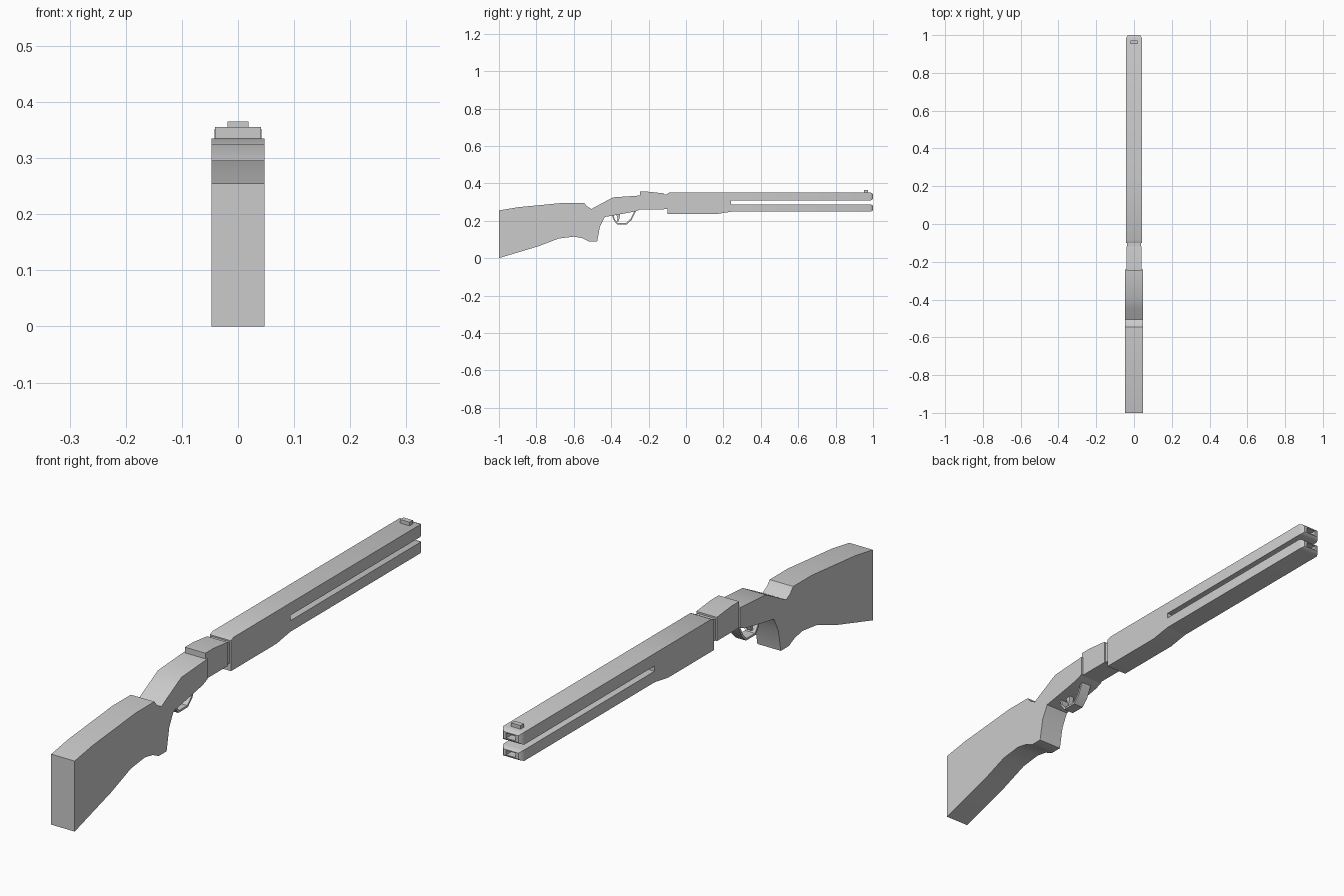
import bpy, bmesh, math

if "Cube" in bpy.data.objects:
    bpy.data.objects.remove(bpy.data.objects["Cube"])


def finish(name, bm, smooth=True):
    bmesh.ops.recalc_face_normals(bm, faces=bm.faces)
    me = bpy.data.meshes.new(name)
    bm.to_mesh(me)
    bm.free()
    ob = bpy.data.objects.new(name, me)
    bpy.context.collection.objects.link(ob)
    if smooth:
        bpy.ops.object.select_all(action='DESELECT')
        ob.select_set(True)
        bpy.context.view_layer.objects.active = ob
        bpy.ops.object.shade_smooth_by_angle(angle=math.radians(30))
    return ob


def slab(name, profile, half):
    """Extrude a side profile of (y, z) points across x."""
    bm = bmesh.new()
    left = [bm.verts.new((-half, y, z)) for y, z in profile]
    right = [bm.verts.new((half, y, z)) for y, z in profile]
    bm.faces.new(left)
    bm.faces.new(right[::-1])
    n = len(profile)
    for i in range(n):
        j = (i + 1) % n
        bm.faces.new((left[i], right[i], right[j], left[j]))
    return finish(name, bm)


def barrel(name, z0, z1):
    """Box barrel with a chamfered muzzle and a recessed bore."""
    cz, hz, hx = (z0 + z1) / 2, (z1 - z0) / 2, 0.042
    sections = [(0.22, 1, 1), (0.983, 1, 1), (0.995, 0.86, 0.8), (1.0, 0.7, 0.55),
                (1.0, 0.45, 0.4), (0.97, 0.45, 0.4)]
    bm = bmesh.new()
    rings = [[bm.verts.new((sx * hx * a, y, cz + sz * hz * b))
              for sx, sz in ((-1, -1), (1, -1), (1, 1), (-1, 1))]
             for y, a, b in sections]
    for r, s in zip(rings, rings[1:]):
        for i in range(4):
            j = (i + 1) % 4
            bm.faces.new((r[i], r[j], s[j], s[i]))
    bm.faces.new(rings[0])
    bm.faces.new(rings[-1])
    return finish(name, bm)


# Shoulder stock with grip
slab("stock", [(-1, 0), (-1, 0.255), (-0.9, 0.272), (-0.65, 0.296), (-0.545, 0.296),
               (-0.53, 0.278), (-0.505, 0.263), (-0.45, 0.293), (-0.39, 0.325),
               (-0.24, 0.335), (-0.24, 0.262), (-0.27, 0.25), (-0.35, 0.235),
               (-0.435, 0.22), (-0.46, 0.17), (-0.475, 0.09), (-0.52, 0.09),
               (-0.555, 0.107), (-0.6, 0.115), (-0.68, 0.105), (-0.79, 0.063)], 0.047)

# Receiver and the narrower hinge behind the barrels
slab("receiver", [(-0.245, 0.26), (-0.245, 0.355), (-0.2, 0.355), (-0.118, 0.346),
                  (-0.118, 0.26)], 0.041)
slab("hinge", [(-0.13, 0.262), (-0.13, 0.34), (-0.09, 0.34), (-0.09, 0.262)], 0.036)

# Fore-end, full height up to the gap between the barrels
slab("fore_end", [(-0.1, 0.235), (-0.1, 0.345), (-0.085, 0.352), (0.24, 0.352),
                  (0.24, 0.248), (0.16, 0.235)], 0.042)

# Barrels and front sight
barrel("upper_barrel", 0.307, 0.352)
barrel("lower_barrel", 0.248, 0.288)
slab("front_sight", [(0.953, 0.345), (0.953, 0.365), (0.972, 0.365), (0.972, 0.345)], 0.019)

# Trigger guard strap and trigger
slab("trigger_guard", [(-0.395, 0.23), (-0.388, 0.205), (-0.37, 0.181), (-0.315, 0.181),
                       (-0.29, 0.205), (-0.268, 0.252), (-0.276, 0.252), (-0.297, 0.209),
                       (-0.318, 0.188), (-0.366, 0.188), (-0.381, 0.208), (-0.387, 0.23)], 0.02)
slab("trigger", [(-0.375, 0.235), (-0.366, 0.215), (-0.37, 0.196), (-0.362, 0.196),
                 (-0.355, 0.215), (-0.352, 0.24)], 0.009)
